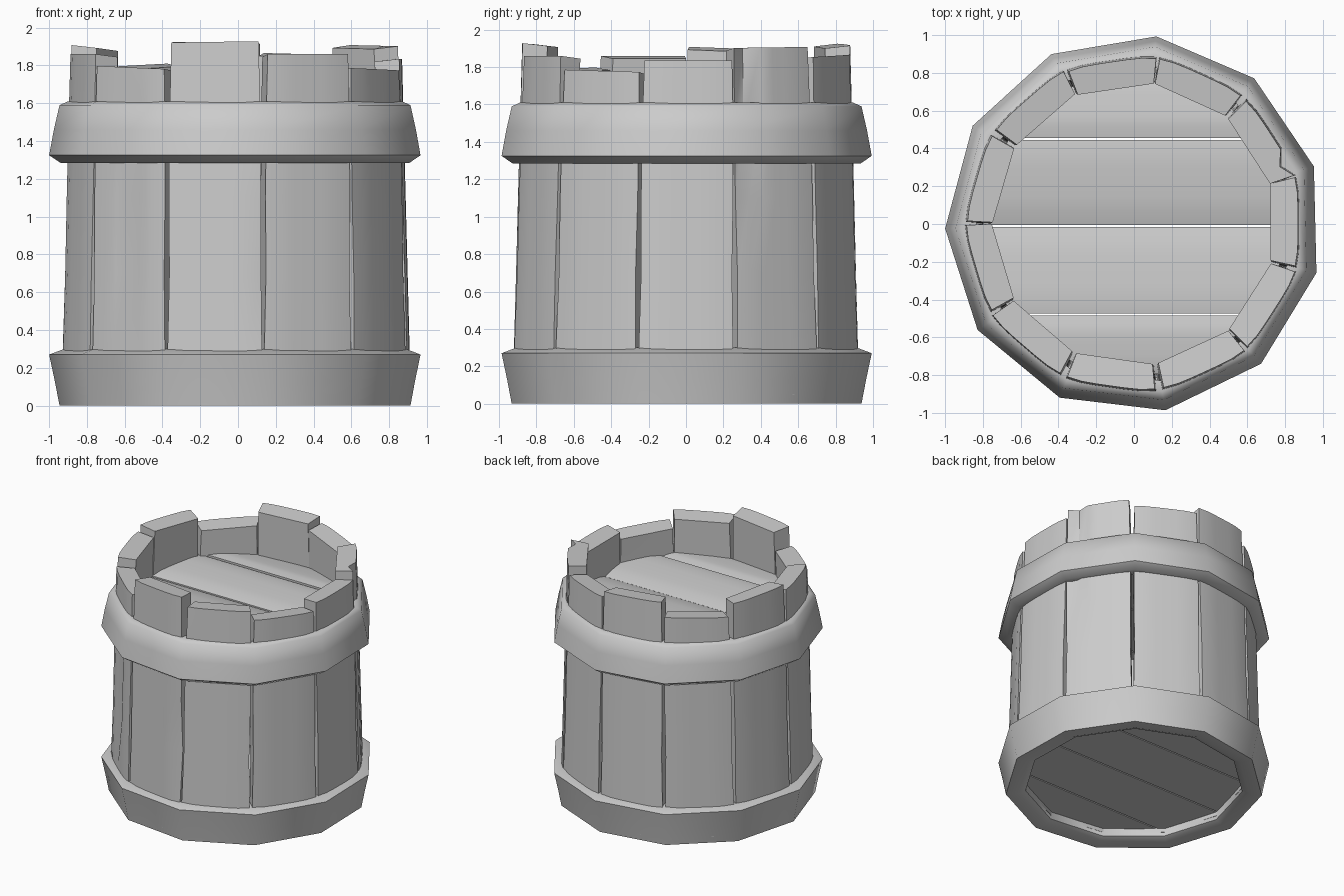
import bpy, bmesh, math, random
from math import sin, cos, radians, sqrt

if "Cube" in bpy.data.objects:
    bpy.data.objects.remove(bpy.data.objects["Cube"], do_unlink=True)

random.seed(4)
SIDES = 11
STEP = 360 / SIDES
START = 83.2                       # direction of the first hoop corner

grey = bpy.data.materials.new("plain_grey")
grey.use_nodes = True
grey.diffuse_color = (0.6, 0.6, 0.6, 1)
grey.node_tree.nodes["Principled BSDF"].inputs["Base Color"].default_value = (0.6, 0.6, 0.6, 1)


def finish(name, bm, angle):
    bmesh.ops.recalc_face_normals(bm, faces=bm.faces)
    mesh = bpy.data.meshes.new(name)
    bm.to_mesh(mesh)
    bm.free()
    obj = bpy.data.objects.new(name, mesh)
    obj.data.materials.append(grey)
    bpy.context.collection.objects.link(obj)
    bpy.ops.object.select_all(action='DESELECT')
    obj.select_set(True)
    bpy.context.view_layer.objects.active = obj
    bpy.ops.object.shade_smooth_by_angle(angle=radians(angle))
    return obj


def loft(bm, rings, closed=False):
    """Skin a list of point loops; cap the ends unless the loft is closed."""
    loops = [[bm.verts.new(p) for p in ring] for ring in rings]
    pairs = list(zip(loops, loops[1:]))
    if closed:
        pairs.append((loops[-1], loops[0]))
    for a, b in pairs:
        n = len(a)
        for i in range(n):
            j = (i + 1) % n
            bm.faces.new((a[i], a[j], b[j], b[i]))
    if not closed:
        bm.faces.new(loops[0])
        bm.faces.new(loops[-1])


# Hoops: a rounded profile swept round eleven corners
def hoop(name, profile):
    bm = bmesh.new()
    rings = []
    for k in range(SIDES):
        a = radians(START + k * STEP)
        rings.append([(r * cos(a), r * sin(a), z) for r, z in profile])
    loft(bm, rings, closed=True)
    finish(name, bm, 62)


hoop("lower_hoop", [(0.80, 0.02), (0.85, 0), (0.945, 0), (0.97, 0.13),
                    (1.0, 0.27), (0.92, 0.30), (0.80, 0.28)])
hoop("upper_hoop", [(0.84, 1.30), (0.94, 1.285), (1.0, 1.325), (0.975, 1.46),
                    (0.945, 1.59), (0.90, 1.61), (0.84, 1.60)])


# Staves: crowned boards that lean inwards, with uneven tops
def stave(name, index, top, slant, dent):
    lo, hi = START - 1.2 + index * STEP, START - 1.2 + (index + 1) * STEP
    mid = radians((lo + hi) / 2)
    half = radians(STEP / 2)
    skew = random.uniform(-0.006, 0.006)
    columns = 6
    bm = bmesh.new()
    rings = []
    for row, z in enumerate((0.05, 0.3, 0.7, 1.1, 1.5, top)):
        radius = 0.938 - 0.027 * z
        gap = 0.010 + (0.006 if row in (2, 5) else 0)
        outer, inner = [], []
        for c in range(columns + 1):
            u = 2 * c / columns - 1
            side = u * (radius * sin(half) - gap) + skew * (row - 2)
            depth = radius * cos(half) + 0.016 * (1 - u ** 4)
            if dent and c == dent[0] and row in dent[1]:
                depth -= dent[2]
            lift = u * slant if row == 5 else 0
            for pts, d, s, drop in ((outer, depth, side, 0),
                                    (inner, radius * cos(half) - 0.13, side * 0.87, 0.015)):
                pts.append((d * cos(mid) - s * sin(mid), d * sin(mid) + s * cos(mid),
                            z + lift - (drop if row == 5 else 0)))
        rings.append(outer + inner[::-1])
    loft(bm, rings)
    finish(name, bm, 40)


tops = [1.92, 1.80, 1.90, 1.86, 1.79, 1.925, 1.86, 1.78, 1.835, 1.905, 1.86]
slants = [0.005, -0.01, 0.008, 0, -0.008, 0.003, 0, -0.006, 0, 0.003, 0.006]
dents = {4: (3, (2, 3), 0.02), 9: (1, (4, 5), 0.05), 5: (6, (2,), 0.03)}
for i in range(SIDES):
    stave(f"stave_{i + 1}", i, tops[i], slants[i], dents.get(i))


# Round heads: four crowned planks, cut to the inside of the staves
def head(name, z, crown, tilts, reach):
    edges = [-0.80, -0.48, -0.01, 0.45, 0.80]
    for n, tilt in enumerate(tilts):
        a, b = edges[n] + 0.005, edges[n + 1] - 0.005
        bm = bmesh.new()
        rings = []
        for s in range(7):
            t = s / 6
            y = a + (b - a) * t
            x = sqrt(max(reach ** 2 - y ** 2, 0.03))
            top = z + crown * (1 - (2 * t - 1) ** 4) + tilt * (2 * t - 1)
            rings.append([(-x, y, top), (x, y, top), (x, y, z - 0.06), (-x, y, z - 0.06)])
        loft(bm, rings)
        finish(f"{name}_plank_{n + 1}", bm, 40)


head("top_head", 1.55, 0.02, (0.01, -0.02, 0.015, -0.025), 0.80)
head("bottom_head", 0.14, 0.015, (0, 0.01, -0.01, 0), 0.82)
